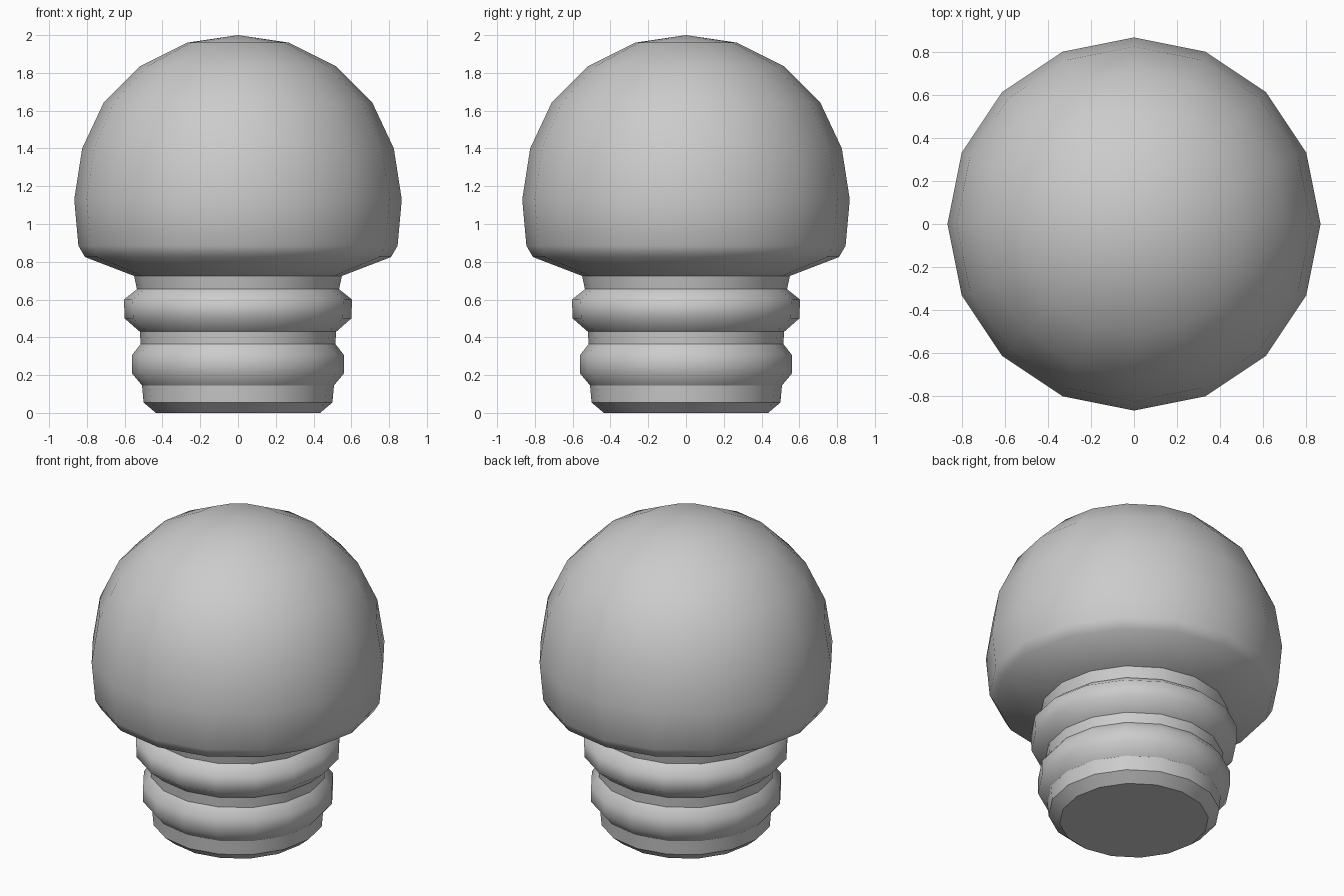
import bpy
import bmesh
import math

if "Cube" in bpy.data.objects:
    bpy.data.objects.remove(bpy.data.objects["Cube"], do_unlink=True)

SIDES = 16

grey = bpy.data.materials.new("plain grey")
grey.use_nodes = True
GREY = (0.6, 0.6, 0.6, 1)
grey.diffuse_color = GREY
grey.node_tree.nodes["Principled BSDF"].inputs["Base Color"].default_value = GREY


def lathe(name, profile, creases=(), pole=None, floor=False):
    """Turn a (radius, height) profile, listed top down, about z."""
    bm = bmesh.new()
    rings = []
    for radius, z in profile:
        angles = [math.tau * i / SIDES for i in range(SIDES)]
        rings.append([bm.verts.new((radius * math.cos(a), radius * math.sin(a), z))
                      for a in angles])
    pairs = [(i, (i + 1) % SIDES) for i in range(SIDES)]
    for upper, lower in zip(rings, rings[1:]):
        for i, j in pairs:
            bm.faces.new((upper[i], lower[i], lower[j], upper[j]))
    if pole is not None:
        tip = bm.verts.new((0, 0, pole))
        for i, j in pairs:
            bm.faces.new((tip, rings[0][i], rings[0][j]))
    if floor:
        bm.faces.new(rings[-1][::-1])
    for face in bm.faces:
        face.smooth = True
    # Keep the horizontal crease rings crisp
    for k in creases:
        for i, j in pairs:
            bm.edges.get((rings[k][i], rings[k][j])).smooth = False
    mesh = bpy.data.meshes.new(name)
    bm.to_mesh(mesh)
    bm.free()
    mesh.materials.append(grey)
    obj = bpy.data.objects.new(name, mesh)
    bpy.context.collection.objects.link(obj)
    return obj


# Domed cap with its rounded lip and sloping underside
lathe("domed_cap",
      [(0.27, 1.96), (0.52, 1.835), (0.71, 1.645), (0.825, 1.4), (0.867, 1.13),
       (0.845, 0.885), (0.81, 0.825), (0.55, 0.725)],
      pole=2)

# Ribbed stem: neck, two rounded ribs with a groove between, chamfered foot
lathe("ribbed_stem",
      [(0.55, 0.725), (0.535, 0.655), (0.604, 0.6), (0.6, 0.5), (0.52, 0.43),
       (0.515, 0.365), (0.562, 0.305), (0.562, 0.21), (0.508, 0.145),
       (0.5, 0.055), (0.435, 0)],
      creases=(1, 4, 5, 8, 9, 10), floor=True)
